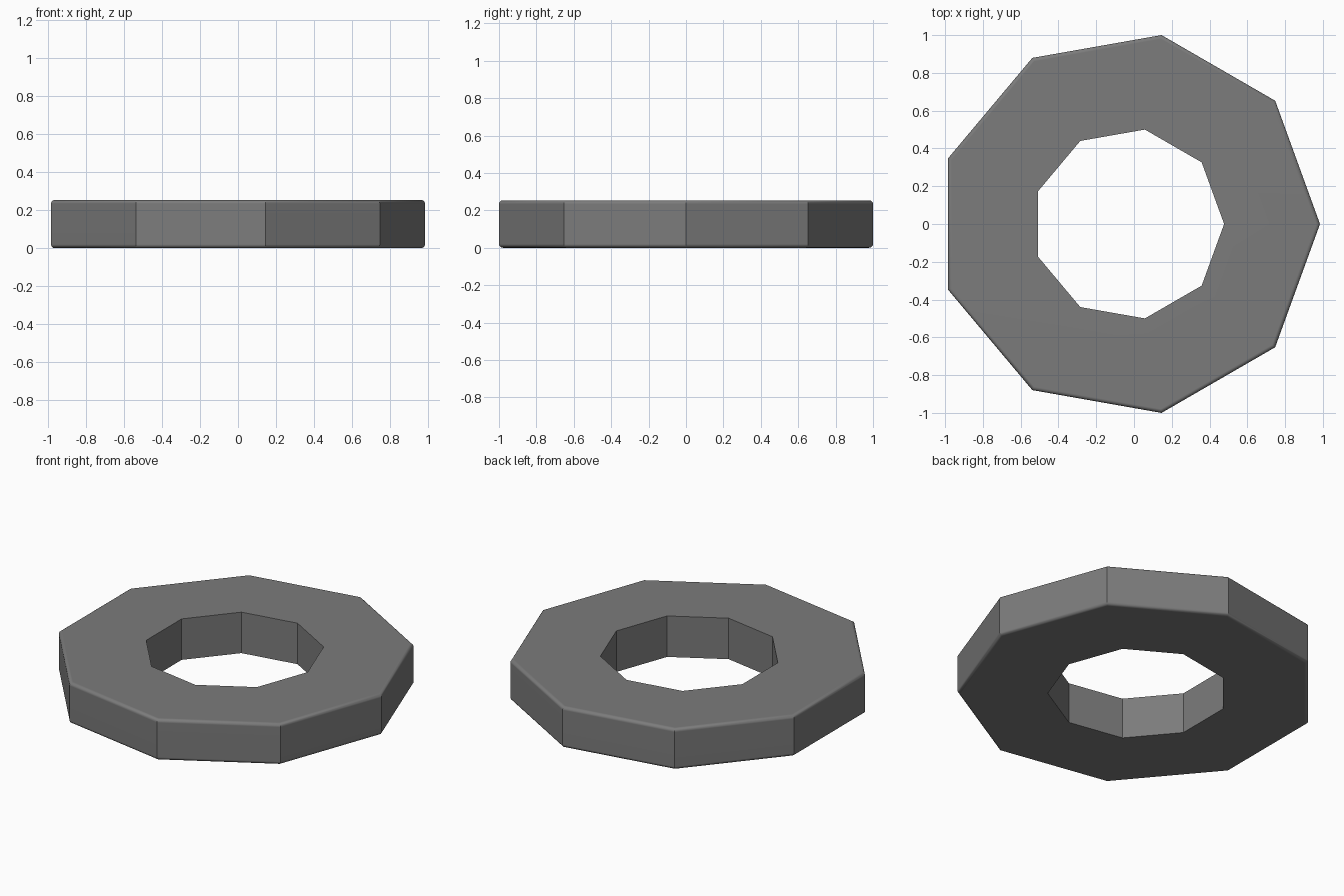
import bpy, bmesh
from math import cos, sin, pi, radians

if "Cube" in bpy.data.objects:
    bpy.data.objects.remove(bpy.data.objects["Cube"])

SIDES = 9
R_OUT = 1 / sin(radians(80))      # outer corner radius for a 2 unit depth
R_IN = R_OUT / 2
HEIGHT = R_OUT / 4
ROUND = 0.02                      # rounding of the outer rims
STEPS = 4
CX = -R_OUT * (1 - cos(pi / SIDES)) / 2   # centre the bounding box on x

# Cross-section: sharp inner edges, rounded outer top and bottom edges
profile = [(R_IN, 0)]
arc = [i / STEPS * pi / 2 for i in range(STEPS + 1)]
k = ROUND / cos(pi / SIDES)       # keeps the rounding circular across each side
for a in arc:
    profile.append((R_OUT - k + k * sin(a), ROUND - ROUND * cos(a)))
for a in arc:
    profile.append((R_OUT - k + k * cos(a), HEIGHT - ROUND + ROUND * sin(a)))
profile.append((R_IN, HEIGHT))

# Nine-sided ring: sweep the section around the axis
bm = bmesh.new()
rings = []
for s in range(SIDES):
    t = 2 * pi * s / SIDES
    rings.append([bm.verts.new((CX + r * cos(t), r * sin(t), z)) for r, z in profile])
n = len(profile)
for s in range(SIDES):
    a, b = rings[s], rings[(s + 1) % SIDES]
    for i in range(n):
        j = (i + 1) % n
        bm.faces.new((a[i], b[i], b[j], a[j]))
bmesh.ops.recalc_face_normals(bm, faces=bm.faces)

mesh = bpy.data.meshes.new("nine_sided_ring")
bm.to_mesh(mesh)
bm.free()
ring = bpy.data.objects.new("nine_sided_ring", mesh)
bpy.context.collection.objects.link(ring)

# Dark grey finish
grey = bpy.data.materials.new("dark_grey")
grey.diffuse_color = (0.2, 0.2, 0.2, 1)
grey.use_nodes = True
grey.node_tree.nodes["Principled BSDF"].inputs["Base Color"].default_value = grey.diffuse_color
mesh.materials.append(grey)

# Smooth rims, sharp corners, evenly shaded flat faces
bpy.context.view_layer.objects.active = ring
ring.select_set(True)
bpy.ops.object.shade_smooth_by_angle(angle=radians(30))
weighted = ring.modifiers.new("flat_faces", 'WEIGHTED_NORMAL')
weighted.keep_sharp = True
